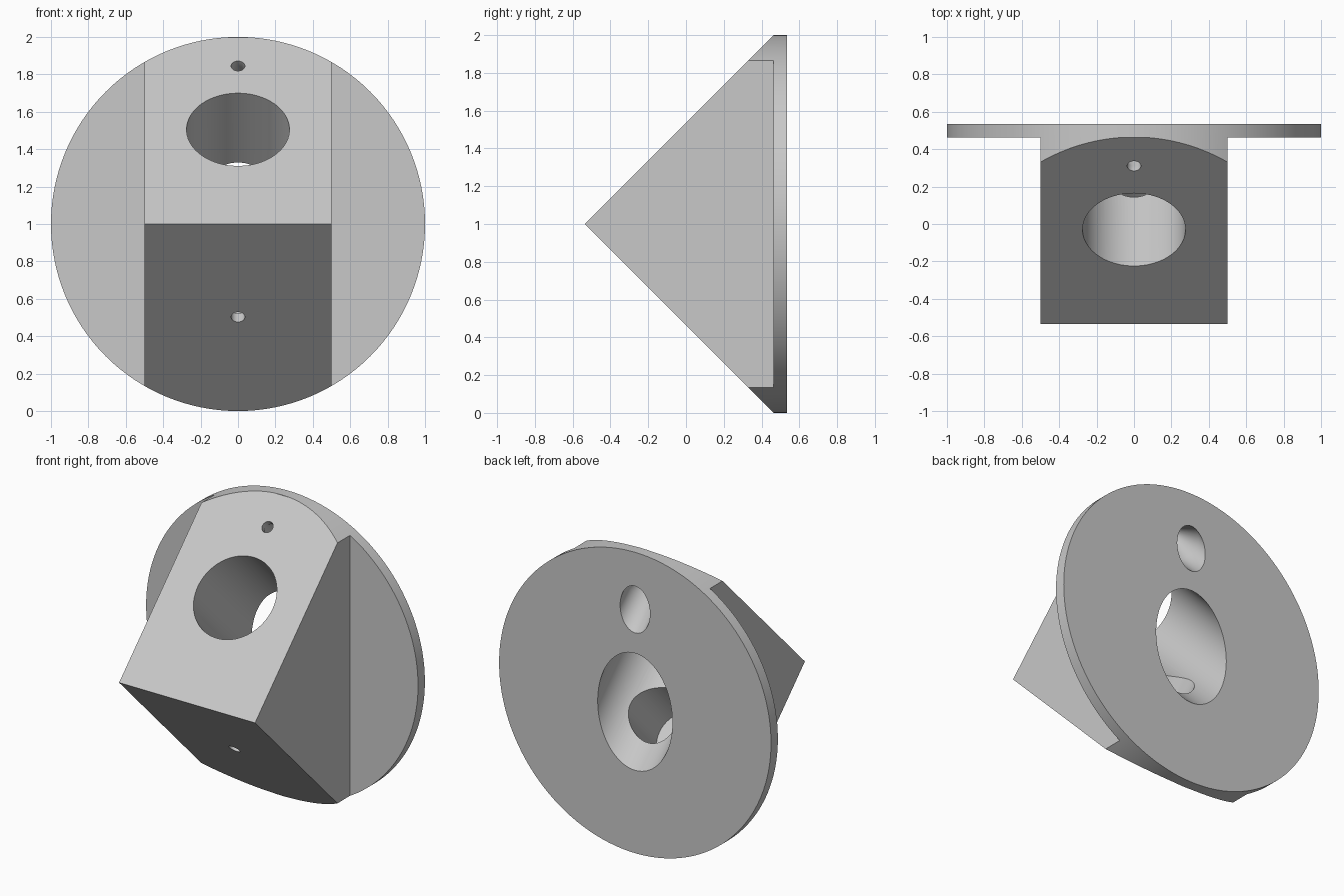
import bpy, bmesh, math
from mathutils import Vector

cube = bpy.data.objects.get("Cube")
if cube:
    bpy.data.objects.remove(cube, do_unlink=True)

grey = bpy.data.materials.new("light_grey")
grey.use_nodes = True
colour = (0.58, 0.58, 0.58, 1)
grey.diffuse_color = colour
grey.node_tree.nodes["Principled BSDF"].inputs["Base Color"].default_value = colour


def finish(name, bm):
    bmesh.ops.recalc_face_normals(bm, faces=bm.faces)
    mesh = bpy.data.meshes.new(name)
    bm.to_mesh(mesh)
    bm.free()
    mesh.materials.append(grey)
    obj = bpy.data.objects.new(name, mesh)
    bpy.context.collection.objects.link(obj)
    return obj


def prism(name, profile, half_width):
    """Extrude a (y, z) profile across x."""
    bm = bmesh.new()
    face = bm.faces.new([bm.verts.new((-half_width, y, z)) for y, z in profile])
    new = bmesh.ops.extrude_face_region(bm, geom=[face])["geom"]
    verts = [v for v in new if isinstance(v, bmesh.types.BMVert)]
    bmesh.ops.translate(bm, verts=verts, vec=(2 * half_width, 0, 0))
    return finish(name, bm)


def turned(name, start, direction, profile, sides=96):
    """Closed solid of revolution from (radius, distance) pairs along an axis."""
    bm = bmesh.new()
    turn = Vector(direction).to_track_quat("Z", "Y")
    rings = []
    for r, t in profile:
        angles = [2 * math.pi * i / sides for i in range(sides)]
        rings.append([bm.verts.new(Vector(start) + turn @ Vector(
            (r * math.cos(a), r * math.sin(a), t))) for a in angles])
    for a, b in zip(rings, rings[1:]):
        for i in range(sides):
            j = (i + 1) % sides
            bm.faces.new((a[i], a[j], b[j], b[i]))
    bm.faces.new(rings[0])
    bm.faces.new(rings[-1])
    return finish(name, bm)


def combine(target, tool, operation):
    mod = target.modifiers.new(operation, "BOOLEAN")
    mod.operation = operation
    mod.solver = "EXACT"
    mod.object = tool
    bpy.context.view_layer.objects.active = target
    bpy.ops.object.modifier_apply(modifier=mod.name)
    bpy.data.objects.remove(tool, do_unlink=True)


# Wedge block and back plate, trimmed together to a round outline
body = prism("wedge_mount", [(-0.535, 1), (0.6, 2.135), (0.6, -0.135)], 0.5)
plate = prism("back_plate", [(0.463, -0.3), (0.7, -0.3), (0.7, 2.3), (0.463, 2.3)], 1.3)
combine(body, plate, "UNION")
outline = turned("round_outline", (0, -1, 1), (0, 1, 0), [(1, 0), (1, 1.535)], 128)
combine(body, outline, "INTERSECT")

# Main bore, square to the upper slope and out through the back
inward_down, inward_up = (0, 1, -1), (0, 1, 1)
bore = turned("main_bore", (0, -0.03, 1.505), inward_down, [(0.275, -0.4), (0.275, 1.5)])
combine(body, bore, "DIFFERENCE")

# Small upper hole, widening towards the back
upper = turned("upper_hole", (0, 0.31, 1.845), inward_down,
               [(0.037, -0.2), (0.037, 0.04), (0.11, 0.2), (0.11, 0.7)], 64)
combine(body, upper, "DIFFERENCE")

# Small lower hole, with a wide pocket opening into the main bore
lower = turned("lower_hole", (0, -0.035, 0.505), inward_up,
               [(0.037, -0.2), (0.037, 0.06), (0.183, 0.075), (0.183, 0.66)], 64)
combine(body, lower, "DIFFERENCE")

# Smooth round walls with crisp edges
bpy.ops.object.select_all(action="DESELECT")
body.select_set(True)
bpy.context.view_layer.objects.active = body
bpy.ops.object.shade_smooth_by_angle(angle=math.radians(28))
